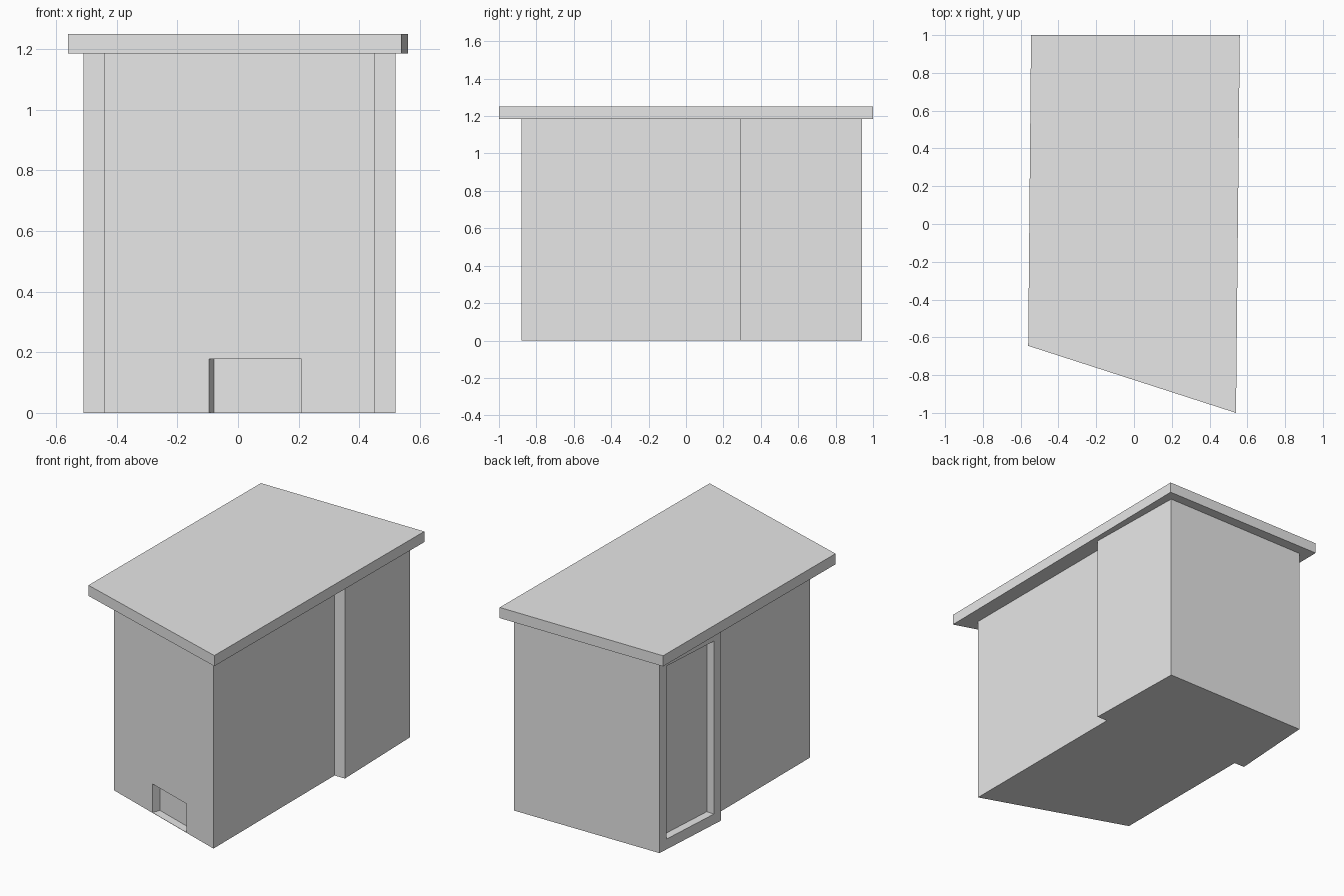
import bpy
import bmesh
from mathutils import Vector

cube = bpy.data.objects.get("Cube")
if cube:
    bpy.data.objects.remove(cube, do_unlink=True)

grey = bpy.data.materials.new("plain_grey")
grey.use_nodes = True
colour = (0.8, 0.8, 0.8, 1.0)
grey.diffuse_color = colour
grey.node_tree.nodes["Principled BSDF"].inputs["Base Color"].default_value = colour


def prism(name, outline, bottom, top):
    """Extrude a flat outline (anticlockwise from above) between two heights."""
    bm = bmesh.new()
    base = bm.faces.new([bm.verts.new((x, y, bottom)) for x, y in outline])
    walls = bmesh.ops.extrude_face_region(bm, geom=[base], use_keep_orig=True)
    lifted = [v for v in walls["geom"] if isinstance(v, bmesh.types.BMVert)]
    bmesh.ops.translate(bm, verts=lifted, vec=(0, 0, top - bottom))
    bmesh.ops.recalc_face_normals(bm, faces=bm.faces)
    mesh = bpy.data.meshes.new(name)
    bm.to_mesh(mesh)
    bm.free()
    mesh.materials.append(grey)
    obj = bpy.data.objects.new(name, mesh)
    bpy.context.collection.objects.link(obj)
    return obj


def cut_recess(wall, name, start, end, bottom, top, depth=0.05):
    """Sink a rectangular recess into the wall; inward is left of start to end."""
    a, b = Vector(start), Vector(end)
    along = (b - a).normalized()
    inward = Vector((-along.y, along.x))
    corners = [a - inward * depth, b - inward * depth,
               b + inward * depth, a + inward * depth]
    cutter = prism(name, corners, bottom, top)
    cutter.hide_render = True
    cutter.hide_set(True)
    cutter.display_type = 'WIRE'
    mod = wall.modifiers.new(name, 'BOOLEAN')
    mod.operation = 'DIFFERENCE'
    mod.solver = 'EXACT'
    mod.object = cutter
    bpy.context.view_layer.objects.active = wall
    bpy.ops.object.modifier_apply(modifier=mod.name)
    bpy.data.objects.remove(cutter, do_unlink=True)


# Walls: slanted front, wider rear section
front_left, front_right = Vector((-0.44, -0.57)), Vector((0.45, -0.88))
rear_corner, step_corner = Vector((-0.475, 0.935)), Vector((-0.51, 0.39))
walls = prism("walls", [
    front_left, front_right, (0.45, 0.29), (0.52, 0.29),
    (0.505, 0.94), rear_corner, step_corner, (-0.44, 0.39)], 0, 1.185)

# Low hatch in the slanted front wall
def on_front(x):
    return front_left.lerp(front_right, (x - front_left.x) / (front_right.x - front_left.x))

cut_recess(walls, "hatch_cutter", on_front(-0.095), on_front(0.21), 0.002, 0.177)

# Tall doorway in the side of the rear section
cut_recess(walls, "doorway_cutter", rear_corner.lerp(step_corner, 0.117),
           rear_corner.lerp(step_corner, 0.883), 0.063, 1.12)

# Overhanging flat roof slab
prism("roof", [(-0.56, -0.645), (0.54, -1), (0.56, 1), (-0.545, 1)], 1.185, 1.25)
